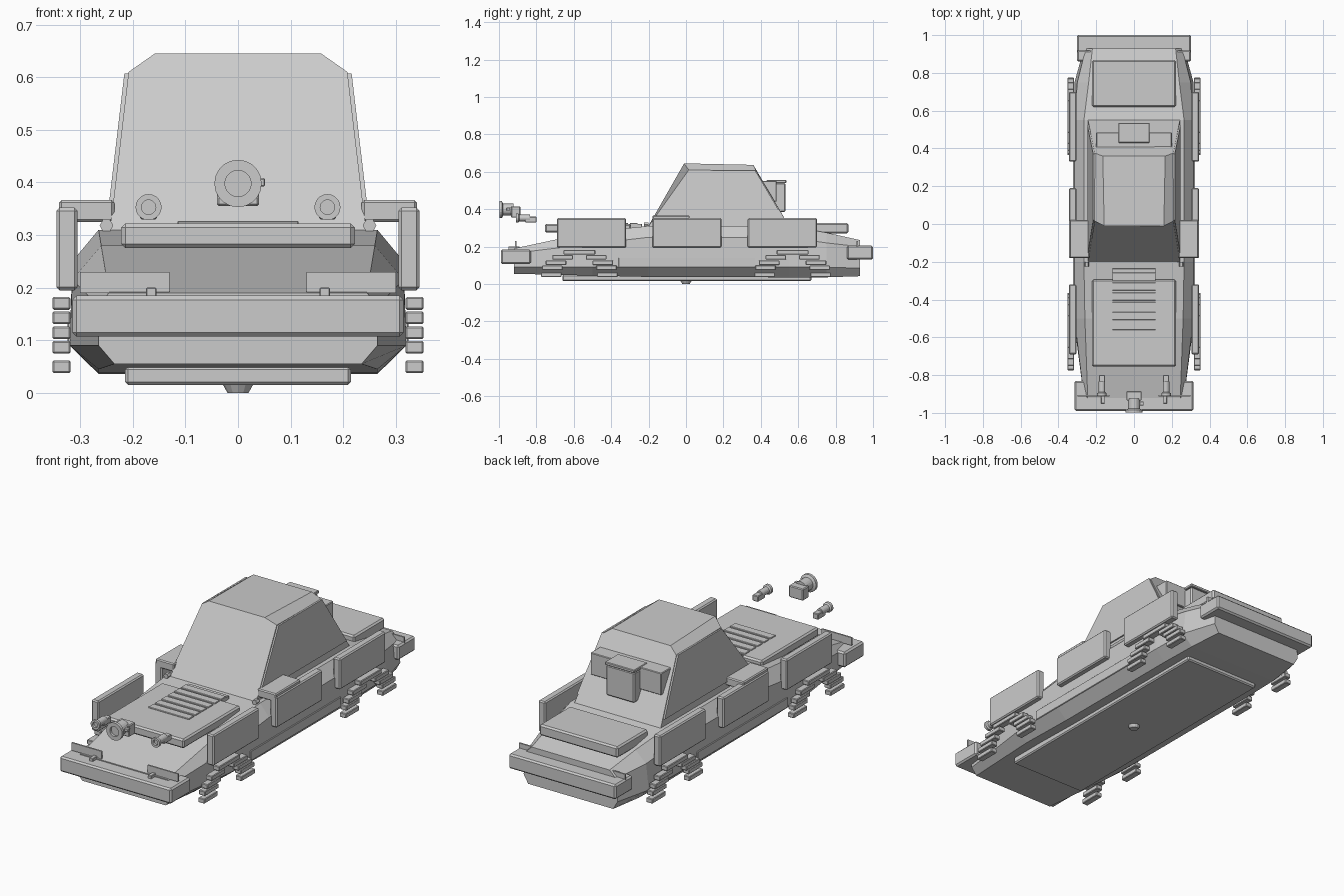
import bpy, bmesh, math

if "Cube" in bpy.data.objects:
    bpy.data.objects.remove(bpy.data.objects["Cube"])


def finish(name, bm, bevel=0.0):
    bmesh.ops.recalc_face_normals(bm, faces=bm.faces)
    me = bpy.data.meshes.new(name)
    bm.to_mesh(me)
    bm.free()
    ob = bpy.data.objects.new(name, me)
    bpy.context.collection.objects.link(ob)
    if bevel:
        m = ob.modifiers.new("bevel", 'BEVEL')
        m.width = bevel
        m.segments = 1
    return ob


def box(name, x, y, z, bevel=0.004):
    bm = bmesh.new()
    bmesh.ops.create_cube(bm, size=1)
    for v in bm.verts:
        for i, (a, b) in enumerate((x, y, z)):
            v.co[i] = (a + b) / 2 + v.co[i] * (b - a)
    return finish(name, bm, bevel)


def pair(name, x, y, z, bevel=0.004):
    box(name + "_right", x, y, z, bevel)
    box(name + "_left", (-x[1], -x[0]), y, z, bevel)


def loft(name, rings, bevel=0.0):
    bm = bmesh.new()
    vs = [[bm.verts.new(p) for p in r] for r in rings]
    n = len(rings[0])
    for a, b in zip(vs, vs[1:]):
        for i in range(n):
            bm.faces.new((a[i], a[(i + 1) % n], b[(i + 1) % n], b[i]))
    bm.faces.new(vs[0])
    bm.faces.new(vs[-1][::-1])
    return finish(name, bm, bevel)


def turned(name, x, z, profile, n=20):
    # revolve (y, radius) points around an axis along y
    rings = [[(x + r * math.cos(2 * math.pi * i / n), y, z + r * math.sin(2 * math.pi * i / n))
              for i in range(n)] for y, r in profile]
    return loft(name, rings)


# hull: faceted sections from front to back (y, then half width and height pairs)
sections = [
    (-0.92, (.235, .055), (.265, .09), (.265, .165), (.245, .19)),
    (-0.50, (.265, .045), (.32, .09), (.315, .215), (.26, .28)),
    (-0.20, (.265, .038), (.32, .09), (.315, .25), (.265, .31)),
    (0.55, (.265, .036), (.32, .09), (.315, .25), (.265, .31)),
    (0.75, (.26, .036), (.315, .09), (.30, .22), (.24, .275)),
    (0.93, (.24, .042), (.265, .085), (.255, .20), (.22, .235)),
]
loft("hull", [[(w, y, z) for w, z in p] + [(-w, y, z) for w, z in reversed(p)]
              for y, *p in sections])

# belly plate and drain plug
box("belly_plate", (-.215, .215), (-.66, .67), (.015, .05), .006)
bm = bmesh.new()
bmesh.ops.create_cone(bm, cap_ends=True, segments=12, radius1=.02, radius2=.03, depth=.018)
for v in bm.verts:
    v.co.z += .009
finish("drain_plug", bm)

# bumpers
box("front_bumper", (-.315, .315), (-.99, -.83), (.107, .185), .008)
box("rear_bumper", (-.303, .303), (.86, 1.0), (.13, .205), .008)

# thin upright guards and tow hooks
for name, y in (("front_guard", -.91), ("rear_guard", .915)):
    pair(name, (.13, .30), (y - .004, y + .004), (.19, .23), 0)
pair("tow_hook", (.155, .175), (-.95, -.89), (.18, .20), .002)

# hood, louvres and rear deck
box("hood", (-.222, .222), (-.755, -.295), (.275, .322), .008)
for i in range(6):
    y = -.56 + i * .052
    box("hood_louvre_%d" % i, (-.115, .115), (y, y + .042), (.316, .327), .002)
box("louvre_base", (-.115, .115), (-.30, -.235), (.29, .322), .002)
box("rear_deck", (-.222, .222), (.62, .868), (.27, .326), .008)


# cabin
def ring(z, yf, yr, wf, wr):
    return [(-wf, yf, z), (wf, yf, z), (wr, yr, z), (-wr, yr, z)]


cabin = bmesh.new()
pts = {}
for s in (-1, 1):
    pts[s] = [cabin.verts.new((s * x, y, z)) for x, y, z in (
        (.245, -.21, .295), (.245, .56, .295),
        (.208, .015, .61), (.208, .375, .605),
        (.158, -.01, .645), (.165, .36, .637))]
    p = pts[s]
    cabin.faces.new((p[0], p[1], p[3], p[2]))
    cabin.faces.new((p[2], p[3], p[5], p[4]))
l, r = pts[-1], pts[1]
cabin.faces.new((l[0], r[0], r[2], r[4], l[4], l[2]))
cabin.faces.new((l[1], r[1], r[3], r[5], l[5], l[3]))
cabin.faces.new((l[4], r[4], r[5], l[5]))
cabin.faces.new((l[0], l[1], r[1], r[0]))
finish("cabin", cabin)

# side plates leaning against the cabin, and hinge pins
for s, tag in ((-1, "left"), (1, "right")):
    outer = [(.247, -.17, .345), (.247, .525, .345), (.216, .37, .607), (.216, .02, .607)]
    loft("cabin_side_plate_" + tag,
         [[(s * (x - d), y, z) for x, y, z in outer] for d in (0, .009)])
    turned("hinge_pin_" + tag, s * .25, .318, [(-.225, .013), (-.20, .013)], 6)

# storage behind the cabin
box("rear_rack", (-.2, .2), (.39, .485), (.44, .552), .003)
box("fuel_can", (-.08, .08), (.43, .532), (.385, .54), .006)
box("fuel_can_lid", (-.083, .083), (.43, .536), (.54, .556), .003)

# side armour, side pods and sills
for name, y0 in (("front", -.69), ("middle", -.18), ("rear", .33)):
    pair(name + "_side_panel", (.305, .345), (y0, y0 + .37), (.195, .352), .006)
pair("side_pod", (.235, .34), (-.18, .02), (.325, .367), .005)
pair("sill", (.305, .324), (-.36, .37), (.09, .14), .002)

# stepped arches over the wheel openings
steps = ((.15, .05), (.145, .087), (.125, .114), (.09, .143), (.03, .17))
for yc, tag in ((-.57, "front"), (.57, "rear")):
    for k, (dy, z) in enumerate(steps):
        for d, side in ((dy, "b"), (-dy, "a")):
            pair("%s_arch_step_%d%s" % (tag, k, side), (.318, .353),
                 (yc + d - .055, yc + d + .055), (z - .012, z + .012), .003)

# floating lamps ahead of the hood
for x, z, y, k, tag in ((0, .398, -.998, 1, "centre"),
                        (.17, .353, -.91, .55, "right"), (-.17, .353, -.91, .55, "left")):
    turned("lamp_body_" + tag, x, z, [
        (y + .012, .025 * k), (y, .025 * k), (y, .045 * k), (y + .014, .045 * k),
        (y + .02, .032 * k), (y + .075, .032 * k)])
    if k == 1:
        box("lamp_mount_centre", (-.04, .04), (-.935, -.885), (.355, .415))
        box("lamp_knob", (.03, .051), (-.96, -.94), (.392, .408), .002)
    else:
        box("lamp_mount_" + tag, (x - .016, x + .016), (-.86, -.80), (.33, .36), .003)
